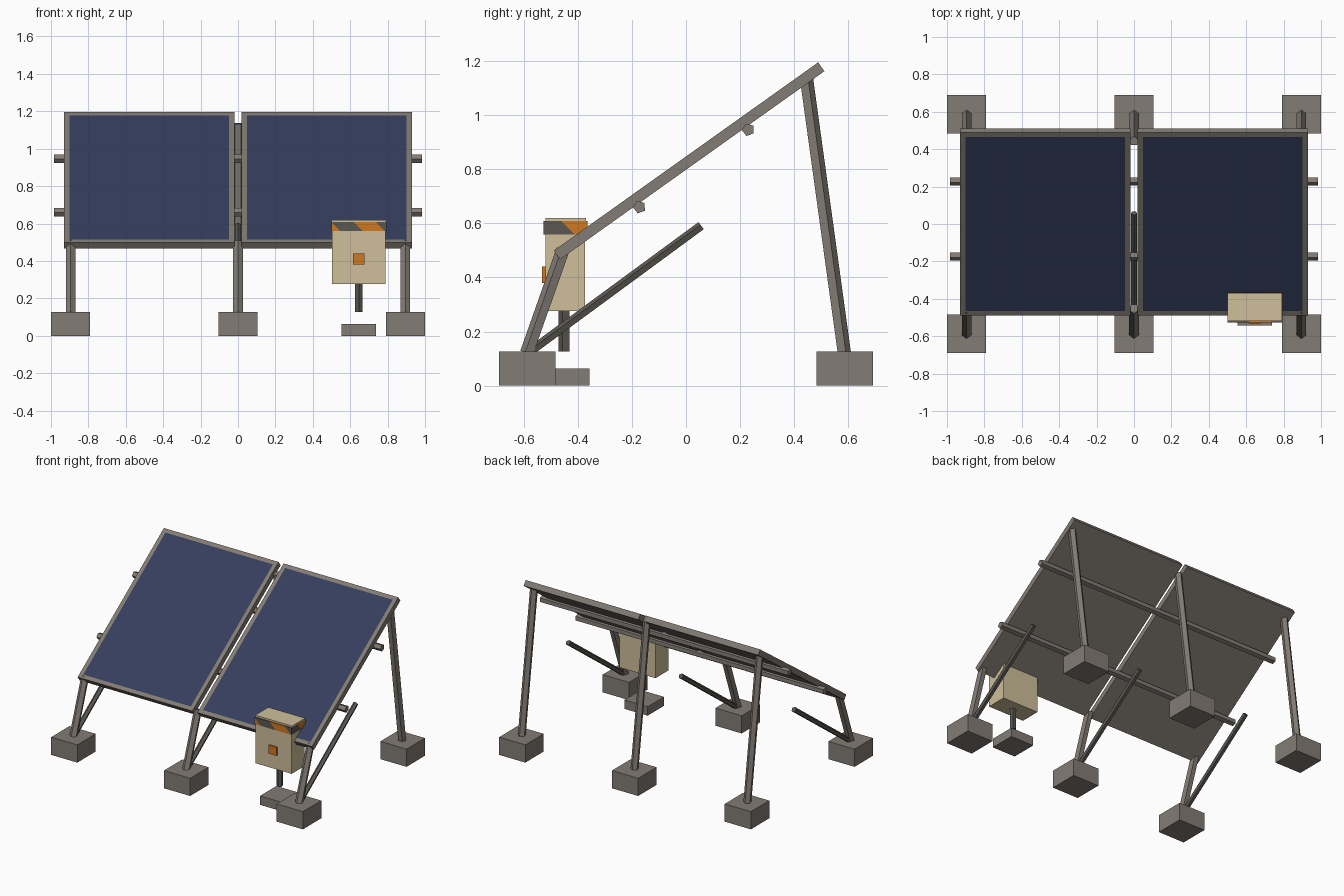
import bpy, bmesh, math
from mathutils import Vector, Matrix

if "Cube" in bpy.data.objects:
    bpy.data.objects.remove(bpy.data.objects["Cube"])

def mat(name, rgb):
    m = bpy.data.materials.new(name)
    m.diffuse_color = (*rgb, 1)
    m.use_nodes = True
    m.node_tree.nodes["Principled BSDF"].inputs["Base Color"].default_value = m.diffuse_color
    return m

GREY = mat("warm_grey", (0.225, 0.2, 0.175))
DARK = mat("dark_grey", (0.105, 0.096, 0.084))
NAVY = mat("cell_navy", (0.035, 0.048, 0.11))
BEIGE = mat("beige", (0.62, 0.52, 0.33))
ORANGE = mat("orange", (0.62, 0.19, 0.015))

def finish(name, bm, *mats):
    bmesh.ops.recalc_face_normals(bm, faces=bm.faces)
    me = bpy.data.meshes.new(name)
    bm.to_mesh(me)
    bm.free()
    for m in mats:
        me.materials.append(m)
    ob = bpy.data.objects.new(name, me)
    bpy.context.collection.objects.link(ob)
    return ob

def box_bm(lo, hi):
    bm = bmesh.new()
    lo, hi = Vector(lo), Vector(hi)
    size = hi - lo
    bmesh.ops.create_cube(bm, size=1, matrix=Matrix.Translation((lo + hi) / 2) @ Matrix.Diagonal((*size, 1)))
    return bm

def box(name, lo, hi, m):
    return finish(name, box_bm(lo, hi), m)

def bar(name, a, b, r, m, roll=0):
    # five-sided bar between two points
    a, b = Vector(a), Vector(b)
    d = b - a
    bm = bmesh.new()
    M = Matrix.Translation((a + b) / 2) @ d.to_track_quat('Z', 'Y').to_matrix().to_4x4() @ Matrix.Rotation(roll, 4, 'Z')
    bmesh.ops.create_cone(bm, cap_ends=True, segments=5, radius1=r, radius2=r, depth=d.length, matrix=M)
    return finish(name, bm, m)

# Two tilted solar panels with an inset cell area on the top face
TILT = math.radians(35.45)
for side, x0, x1 in (("left", -0.93, -0.02), ("right", 0.02, 0.93)):
    bm = box_bm((x0, 0, -0.04), (x1, 1.2, 0))
    bmesh.ops.recalc_face_normals(bm, faces=bm.faces)
    top = [f for f in bm.faces if f.normal.z > 0.9]
    bmesh.ops.inset_region(bm, faces=top, thickness=0.04, depth=0)
    top[0].material_index = 1
    bm.transform(Matrix.Translation((0, -0.489, 0.499)) @ Matrix.Rotation(TILT, 4, 'X'))
    finish(side + "_panel", bm, GREY, NAVY)

# Cross rails under the panels
for name, y, z in (("upper_rail", 0.23, 0.946), ("lower_rail", -0.172, 0.66)):
    bar(name, (-0.985, y, z), (0.985, y, z), 0.024, GREY, 0.35)

# Three support frames: concrete blocks, legs and brace
for name, x in (("left", -0.895), ("middle", 0), ("right", 0.895)):
    for end, s in (("front", -1), ("rear", 1)):
        box(f"{name}_{end}_block", (x - 0.104, s * 0.587 - 0.104, 0), (x + 0.104, s * 0.587 + 0.104, 0.127), GREY)
    bar(name + "_front_leg", (x, -0.587, 0.12), (x, -0.452, 0.503), 0.027, GREY)
    bar(name + "_rear_leg", (x, 0.583, 0.12), (x, 0.443, 1.135), 0.027, GREY)
    bar(name + "_brace", (x, -0.58, 0.122), (x, 0.057, 0.59), 0.018, DARK)

# Control box on its post and footing
box("box_footing", (0.554, -0.542, 0), (0.738, -0.356, 0.064), GREY)
bar("box_post", (0.646, -0.449, 0.127), (0.646, -0.449, 0.29), 0.022, DARK)
box("control_box", (0.503, -0.519, 0.276), (0.789, -0.373, 0.62), BEIGE)
box("box_latch", (0.615, -0.532, 0.38), (0.677, -0.515, 0.44), ORANGE)

# Hazard band around the box, cut into diagonal stripes
bm = box_bm((0.499, -0.526, 0.559), (0.793, -0.365, 0.608))
for i in range(7):
    s = 0.46 + 0.12 * i
    bmesh.ops.bisect_plane(bm, geom=bm.verts[:] + bm.edges[:] + bm.faces[:],
                           plane_co=(s, 0, 0), plane_no=(1, 1, 1))
for f in bm.faces:
    k = math.floor((sum(f.calc_center_median()) - 0.46) / 0.12)
    f.material_index = 1 if k % 2 == 0 else 0
finish("hazard_band", bm, DARK, ORANGE)

# Beige lid over the band
box("box_lid", (0.5, -0.519, 0.607), (0.792, -0.37, 0.62), BEIGE)
